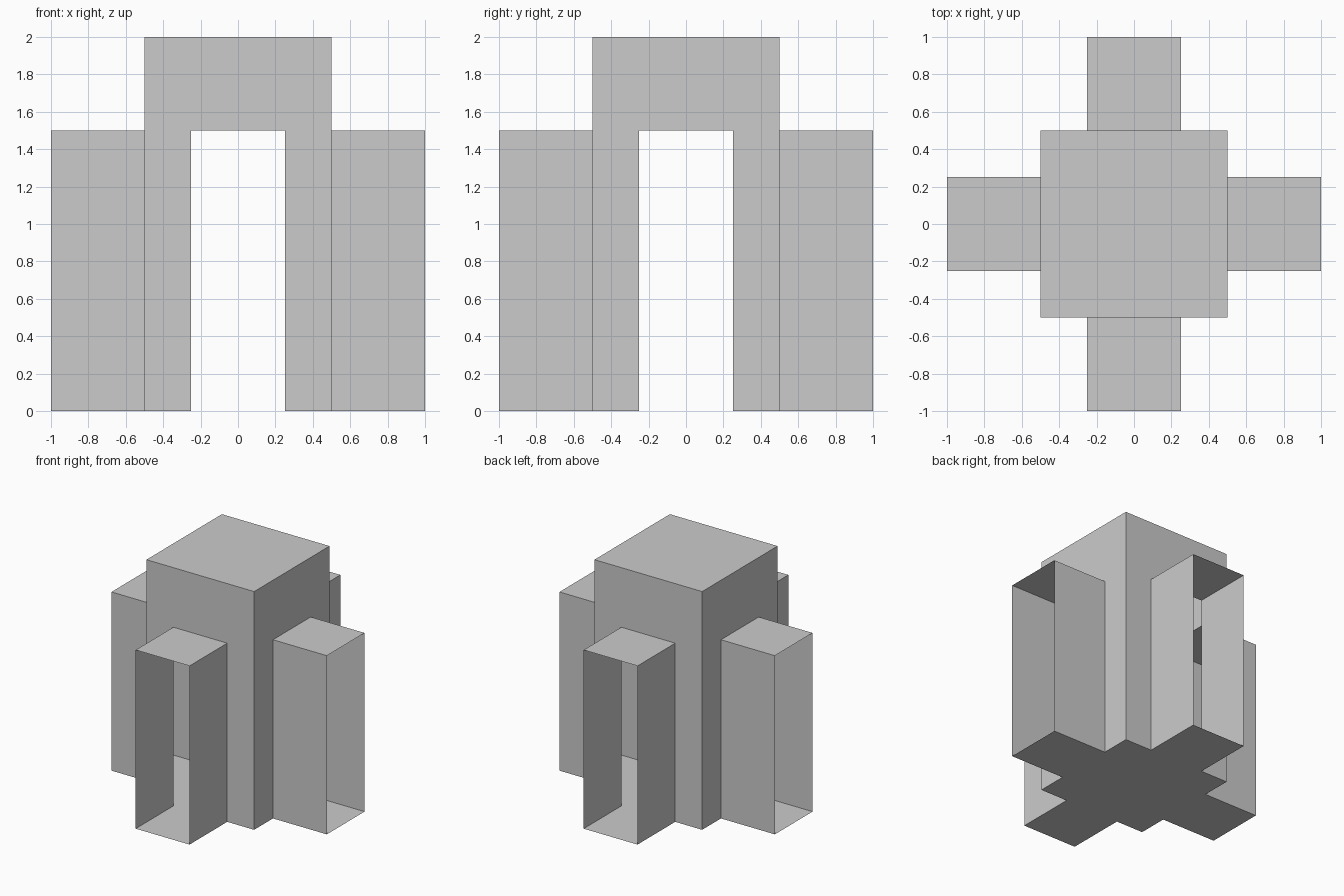
import bpy, bmesh
from math import pi
from mathutils import Matrix, Vector

if "Cube" in bpy.data.objects:
    bpy.data.objects.remove(bpy.data.objects["Cube"])

HALL, ARM = 0.5, 0.25          # half widths
HALL_H, ARM_H = 2.0, 1.5


def finish(bm, name):
    mesh = bpy.data.meshes.new(name)
    bm.to_mesh(mesh)
    bm.free()
    obj = bpy.data.objects.new(name, mesh)
    bpy.context.collection.objects.link(obj)


def open_box(size, centre, axes):
    """Thin-walled box without the faces that point along the given axes."""
    bm = bmesh.new()
    m = Matrix.Translation(centre) @ Matrix.Diagonal((*size, 1))
    bmesh.ops.create_cube(bm, size=1, matrix=m)
    bm.normal_update()
    ends = [f for f in bm.faces if any(abs(f.normal[a]) > 0.9 for a in axes)]
    bmesh.ops.delete(bm, geom=ends, context='FACES')
    return bm


# Central hall: floor, roof and four walls with a doorway in each
bm = bmesh.new()
for z, flip in ((0, True), (HALL_H, False)):
    pts = [(-HALL, -HALL, z), (HALL, -HALL, z), (HALL, HALL, z), (-HALL, HALL, z)]
    bm.faces.new([bm.verts.new(p) for p in (pts[::-1] if flip else pts)])
wall = [(-HALL, 0), (-ARM, 0), (-ARM, ARM_H), (ARM, ARM_H),
        (ARM, 0), (HALL, 0), (HALL, HALL_H), (-HALL, HALL_H)]
for i in range(4):
    turn = Matrix.Rotation(i * pi / 2, 3, 'Z')
    bm.faces.new([bm.verts.new(turn @ Vector((x, -HALL, z))) for x, z in wall])
bmesh.ops.remove_doubles(bm, verts=bm.verts[:], dist=1e-4)
finish(bm, "central_hall")

# Four passages, open at both ends
for i, side in enumerate(("front", "right", "back", "left")):
    bm = open_box((2 * ARM, 0.5, ARM_H), (0, -0.75, ARM_H / 2), (1,))
    bm.transform(Matrix.Rotation(i * pi / 2, 4, 'Z'))
    finish(bm, side + "_passage")
